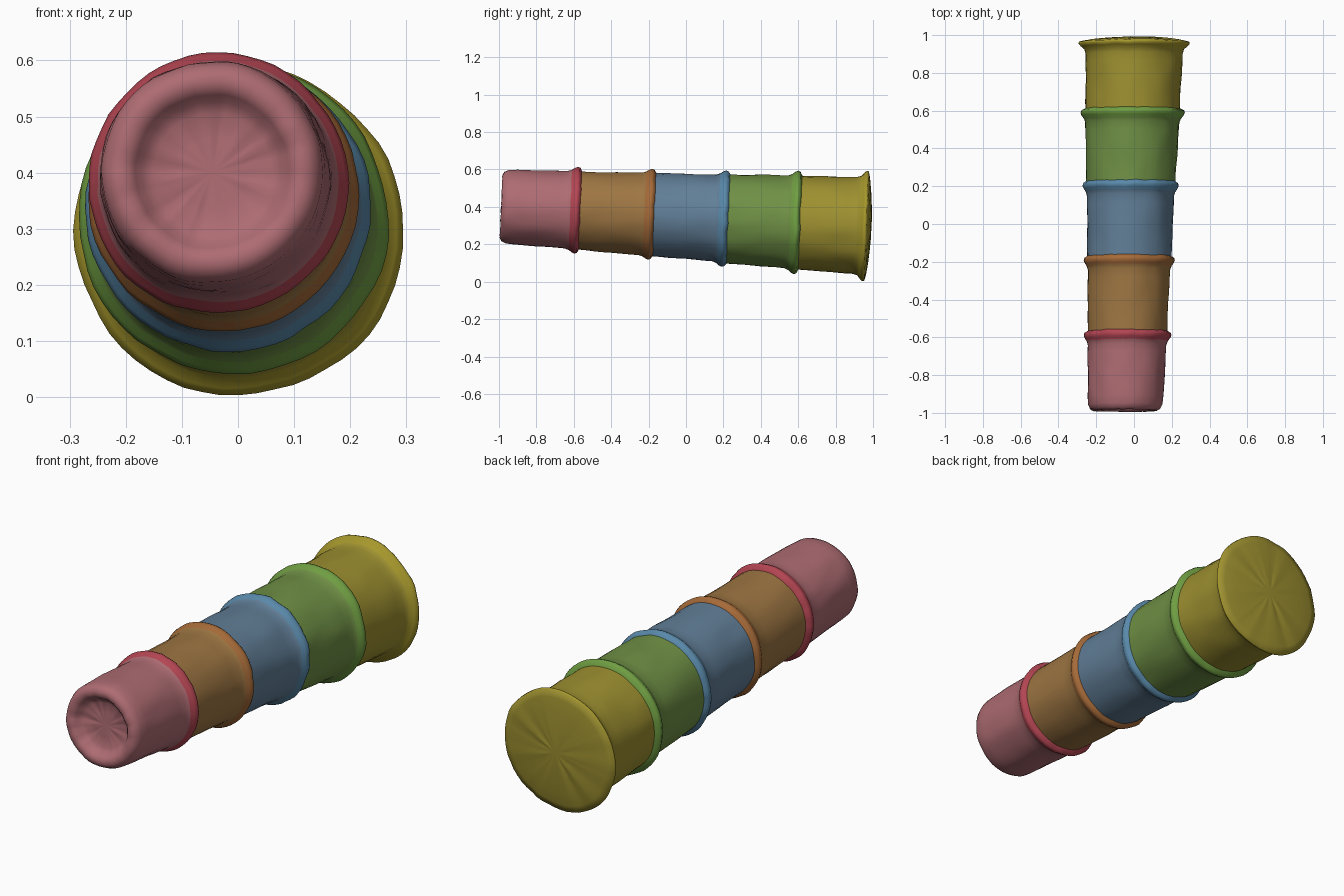
import bpy, bmesh, math
from mathutils import Vector, noise

if "Cube" in bpy.data.objects:
    bpy.data.objects.remove(bpy.data.objects["Cube"])

SEG = 56
TILT = 0.055


def axis_centre(y):
    # The stack leans slightly: wide end rests on the ground, narrow end is raised
    x = -0.022 + 0.021 * y + 0.004 * y * y * (1 if y > 0 else -1)
    return x, 0.349 - TILT * y


def material(name, rgb):
    m = bpy.data.materials.new(name)
    m.diffuse_color = (*rgb, 1)
    m.use_nodes = True
    m.node_tree.nodes["Principled BSDF"].inputs["Base Color"].default_value = m.diffuse_color
    return m


def cup(name, profile, body, rim, rim_from, rim_to=9, front_rim=-9):
    """Sweep (y, radius) points round the leaning axis with a soft uneven surface."""
    bm = bmesh.new()
    rings = []
    for y, r in profile:
        cx, cz = axis_centre(y)
        if r == 0:
            rings.append([bm.verts.new((cx, y, cz))])
            continue
        ring = []
        for i in range(SEG):
            a = 2 * math.pi * i / SEG
            c, s = math.cos(a), math.sin(a)
            n = noise.noise(Vector((c * 2.5, y * 7, s * 2.5)))
            n2 = noise.noise(Vector((c * 5 + 9, y * 9, s * 5)))
            rr = r * (1 + 0.018 * n + 0.012 * n2)
            yy = y + TILT * rr * s * 0.8 + 0.005 * n2
            ring.append(bm.verts.new((cx + rr * c, yy, cz + rr * s)))
        rings.append(ring)
    for k, (a, b) in enumerate(zip(rings, rings[1:])):
        y = (profile[k][0] + profile[k + 1][0]) / 2
        tinted = rim_from < y < rim_to or y < front_rim
        for i in range(SEG):
            j = (i + 1) % SEG
            if len(a) == 1:
                vs = (a[0], b[j], b[i])
            elif len(b) == 1:
                vs = (a[i], a[j], b[0])
            else:
                vs = (a[i], a[j], b[j], b[i])
            bm.faces.new(vs).material_index = int(tinted)
    bmesh.ops.recalc_face_normals(bm, faces=bm.faces)
    # Open tubes: make sure the outside faces out
    f = max(bm.faces, key=lambda f: f.calc_center_median().x)
    if f.normal.x < 0:
        bmesh.ops.reverse_faces(bm, faces=bm.faces)
    me = bpy.data.meshes.new(name)
    bm.to_mesh(me)
    bm.free()
    me.materials.append(body)
    me.materials.append(rim)
    ob = bpy.data.objects.new(name, me)
    bpy.context.collection.objects.link(ob)
    me.shade_smooth()
    return ob


def wall(y0, r0, y1, r1, n=7):
    return [(y0 + (y1 - y0) * i / n, r0 + (r1 - r0) * i / n) for i in range(n + 1)]


def lip(y, r_body, r_lip, r_next):
    # Flared lip that drops onto the start of the next cup
    d = r_lip - r_body
    return [(y - 0.03, r_body + 0.3 * d), (y - 0.015, r_body + 0.75 * d),
            (y, r_lip), (y + 0.012, r_lip - 0.004), (y + 0.022, r_next)]


# Colours: wall and lip of each cup
COLOURS = {
    "pink": ((0.42, 0.15, 0.17), (0.45, 0.06, 0.085)),
    "orange": ((0.34, 0.18, 0.055), (0.38, 0.145, 0.04)),
    "blue": ((0.12, 0.21, 0.31), (0.10, 0.25, 0.40)),
    "green": ((0.16, 0.28, 0.06), (0.16, 0.34, 0.055)),
    "yellow": ((0.34, 0.28, 0.03), (0.38, 0.31, 0.025)),
}
mats = {k: (material(k + "_wall", a), material(k + "_lip", b))
        for k, (a, b) in COLOURS.items()}

# Smallest cup with its recessed base
base = [(-0.945, 0), (-0.945, 0.06), (-0.947, 0.105), (-0.958, 0.125), (-0.975, 0.137),
        (-0.987, 0.15), (-0.988, 0.17), (-0.978, 0.187), (-0.955, 0.197)]
cup("smallest_cup_pink", base + wall(-0.91, 0.2, -0.64, 0.208)
    + lip(-0.588, 0.208, 0.232, 0.209), *mats["pink"], -0.62)

# Middle cups: wall start, wall start radius, wall end radius, lip y, lip radius, next radius
MIDDLE = [
    ("second_cup_orange", "orange", -0.566, 0.209, 0.219, -0.192, 0.242, 0.223),
    ("third_cup_blue", "blue", -0.170, 0.223, 0.230, 0.203, 0.255, 0.237),
    ("fourth_cup_green", "green", 0.225, 0.237, 0.249, 0.588, 0.276, 0.251),
]
for name, col, y0, r0, r1, yl, rl, rn in MIDDLE:
    cup(name, wall(y0, r0, yl - 0.05, r1) + lip(yl, r1, rl, rn), *mats[col], yl - 0.035)

# Largest cup with its wide lip and gently domed closed end
end = [(0.925, 0.264), (0.94, 0.282), (0.953, 0.294), (0.964, 0.292), (0.972, 0.26),
       (0.98, 0.2), (0.986, 0.13), (0.99, 0.06), (0.991, 0)]
cup("largest_cup_yellow", wall(0.61, 0.251, 0.9, 0.257) + end, *mats["yellow"], 0.93, 0.968)
